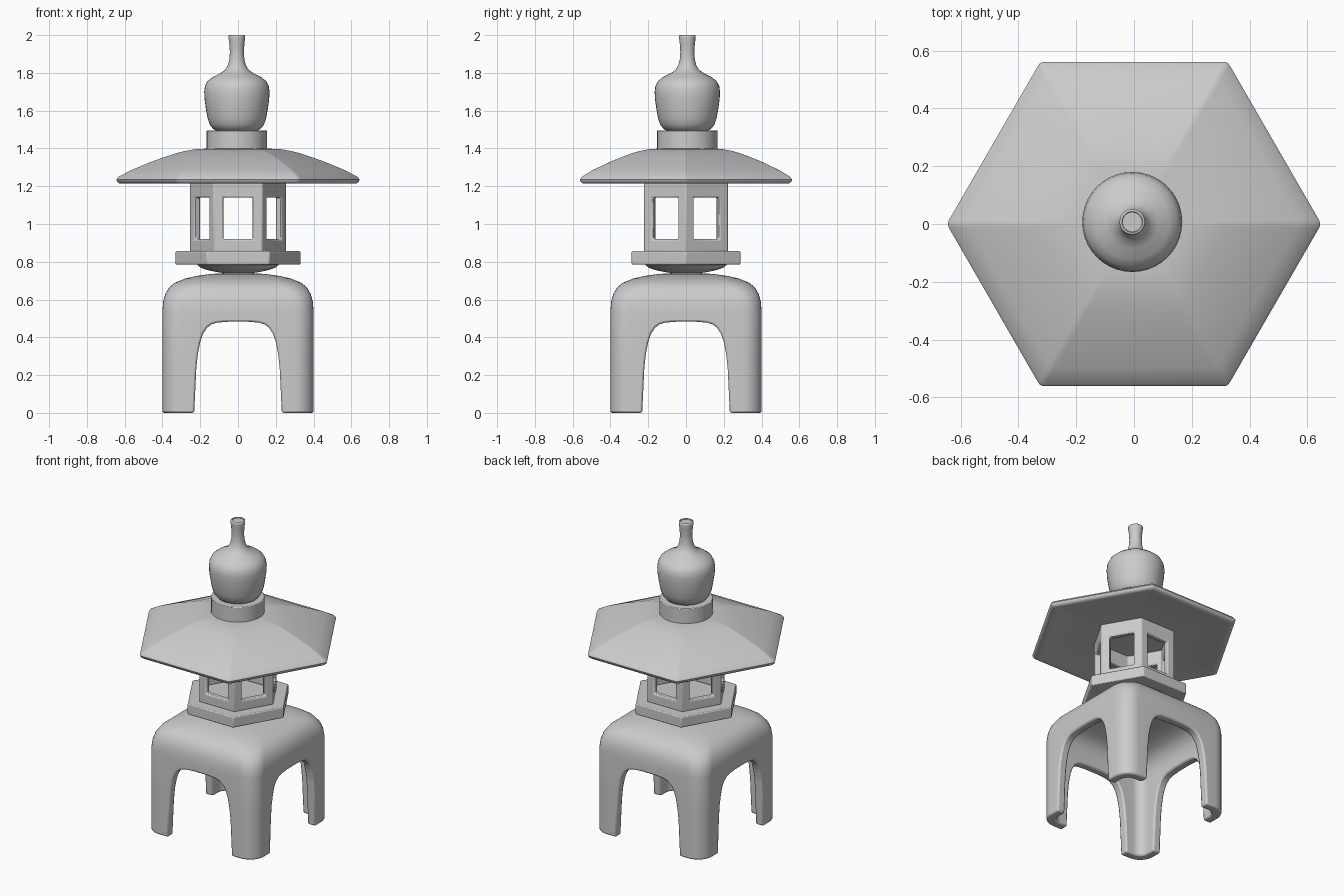
import bpy, bmesh, math

if "Cube" in bpy.data.objects:
    bpy.data.objects.remove(bpy.data.objects["Cube"])

OFF = (-0.006, 0.007)  # the top ornament sits slightly off centre


def ngon(n, R, z, r=0.0, seg=1, phase=0.0, c=(0, 0)):
    """Ring of a regular polygon with circumradius R and corner radius r."""
    pts = []
    d = R - r / math.cos(math.pi / n)
    for i in range(n):
        a = phase + 2 * math.pi * i / n
        for k in range(seg):
            t = 0 if seg == 1 else (k / (seg - 1) * 2 - 1) * math.pi / n
            pts.append((c[0] + d * math.cos(a) + r * math.cos(a + t),
                        c[1] + d * math.sin(a) + r * math.sin(a + t), z))
    if seg == 1 and r == 0:
        return pts
    return pts


def loft(name, rings, closed=False):
    """Skin consecutive rings; cap both ends or close into a tube."""
    bm = bmesh.new()
    vs = [[bm.verts.new(p) for p in ring] for ring in rings]
    m = len(rings[0])
    pairs = list(zip(vs, vs[1:])) + ([(vs[-1], vs[0])] if closed else [])
    for a, b in pairs:
        for i in range(m):
            j = (i + 1) % m
            bm.faces.new((a[i], a[j], b[j], b[i]))
    if not closed:
        bm.faces.new(vs[0][::-1])
        bm.faces.new(vs[-1])
    bmesh.ops.recalc_face_normals(bm, faces=bm.faces)
    me = bpy.data.meshes.new(name)
    bm.to_mesh(me)
    bm.free()
    ob = bpy.data.objects.new(name, me)
    bpy.context.collection.objects.link(ob)
    return ob


def activate(ob):
    bpy.ops.object.select_all(action='DESELECT')
    ob.select_set(True)
    bpy.context.view_layer.objects.active = ob


def cut(ob, cutters):
    activate(ob)
    for c in cutters:
        c.hide_render = True
        mod = ob.modifiers.new("cut", 'BOOLEAN')
        mod.operation = 'DIFFERENCE'
        mod.solver = 'EXACT'
        mod.object = c
        bpy.ops.object.modifier_apply(modifier=mod.name)
    for c in cutters:
        bpy.data.objects.remove(c)


def finish(ob, bevel=0.0, angle=35, segs=2):
    activate(ob)
    if bevel:
        mod = ob.modifiers.new("bevel", 'BEVEL')
        mod.width = bevel
        mod.segments = segs
        mod.limit_method = 'ANGLE'
        mod.angle_limit = math.radians(40)
    bpy.ops.object.shade_smooth_by_angle(angle=math.radians(angle))


def lathe(name, profile, n=40, c=(0, 0)):
    return loft(name, [ngon(n, r, z, c=c) for r, z in profile])


# Four-legged base: domed square shell (half width, z, corner radius)
def square(h, z, r):
    return ngon(4, h * math.sqrt(2), z, r, 9, math.pi / 4)


outer = [(.40, 0, .10), (.40, .30, .10), (.40, .54, .10), (.396, .59, .105),
         (.385, .63, .11), (.363, .666, .12), (.333, .69, .125),
         (.28, .711, .125), (.22, .725, .11), (.15, .735, .08), (.06, .741, .04)]
inner = [(max(h - .055, .03), z if z < .3 else z - .055 * (z - .3) / .44,
          max(r - .04, .015)) for h, z, r in outer]
base = loft("base_legs", [square(*p) for p in inner[::-1] + outer])

# Arched openings on all four sides
half = [(.233, -.1), (.232, .0), (.221, .23), (.213, .31), (.2, .376), (.185, .42),
        (.165, .45), (.14, .469), (.11, .478), (.05, .483)]
arch = half + [(-x, z) for x, z in half[::-1]]
cutters = [loft("arch_cutter_y", [[(x, s, z) for x, z in arch] for s in (-.6, .6)]),
           loft("arch_cutter_x", [[(s, x, z) for x, z in arch] for s in (-.6, .6)])]
cut(base, cutters)
finish(base, bevel=.01, angle=40)

# Shallow bowl under the platform
finish(lathe("platform_bowl", [(.06, .738), (.11, .745), (.165, .757),
                               (.20, .77), (.215, .783), (.215, .79)]))

# Hexagonal platform
finish(loft("platform", [ngon(6, .332, .785), ngon(6, .332, .856)]), bevel=.006)

# Hexagonal lantern chamber with a window in each wall
chamber = loft("light_chamber", [ngon(6, .256, .85), ngon(6, .256, 1.235),
                                 ngon(6, .213, 1.235), ngon(6, .213, .85)], closed=True)
windows = []
for i in range(3):
    a = math.pi / 6 + i * math.pi / 3
    u, v = (math.cos(a), math.sin(a)), (-math.sin(a), math.cos(a))
    rings = [[(u[0] * s + v[0] * w, u[1] * s + v[1] * w, z)
              for w, z in ((-.078, .92), (.078, .92), (.078, 1.14), (-.078, 1.14))]
             for s in (-.4, .4)]
    windows.append(loft("window_cutter", rings))
cut(chamber, windows)
finish(chamber, bevel=.008)

# Hexagonal roof with rounded rim and hipped, domed top
roof = [(.10, 1.232), (.35, 1.23), (.57, 1.222), (.61, 1.214), (.632, 1.215),
        (.644, 1.224), (.648, 1.236), (.638, 1.249), (.575, 1.283), (.467, 1.328),
        (.40, 1.352), (.333, 1.374), (.28, 1.387), (.228, 1.396), (.17, 1.399)]
finish(loft("roof", [ngon(6, R, z, min(.025, R * .06), 4) for R, z in roof]), angle=40)

# Collar and bottle-shaped finial
finish(lathe("finial_collar", [(.16, 1.385), (.16, 1.496)], c=OFF), bevel=.004)
finish(lathe("finial", [
    (.10, 1.49), (.125, 1.503), (.143, 1.525), (.155, 1.56), (.164, 1.61),
    (.171, 1.66), (.173, 1.70), (.169, 1.73), (.155, 1.757), (.128, 1.778),
    (.09, 1.797), (.063, 1.815), (.048, 1.84), (.04, 1.87), (.037, 1.91),
    (.04, 1.955), (.044, 1.985), (.044, 1.997), (.041, 2.0), (.036, 2.0),
    (.034, 1.995)], c=OFF), angle=50)
